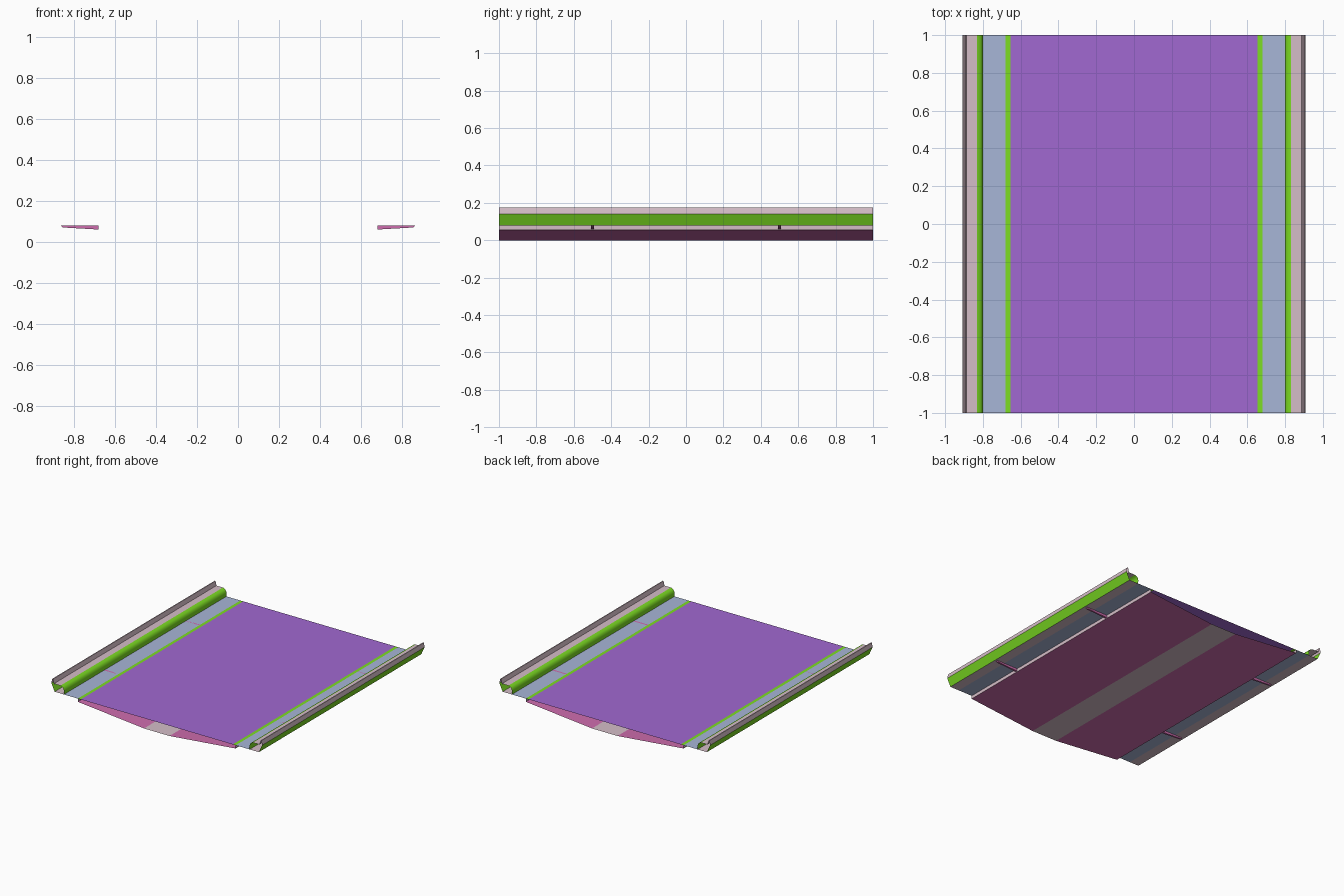
import bpy, bmesh

if "Cube" in bpy.data.objects:
    bpy.data.objects.remove(bpy.data.objects["Cube"])

# materials
def material(name, r, g, b):
    m = bpy.data.materials.new(name)
    m.diffuse_color = ((r / 255) ** 2.2, (g / 255) ** 2.2, (b / 255) ** 2.2, 1)
    m.use_nodes = True
    m.node_tree.nodes["Principled BSDF"].inputs["Base Color"].default_value = m.diffuse_color
    return m

purple = material("deck_purple", 160, 104, 208)
green = material("green", 124, 220, 40)
blue = material("walkway_blue", 166, 180, 214)
mauve = material("mauve", 212, 188, 198)
pink = material("pink", 204, 108, 172)

def finish(name, bm, mat, smooth=False):
    me = bpy.data.meshes.new(name)
    bm.to_mesh(me)
    bm.free()
    me.materials.append(mat)
    ob = bpy.data.objects.new(name, me)
    bpy.context.collection.objects.link(ob)
    for p in me.polygons:
        p.use_smooth = smooth
    return ob

# open sheet: an (x, z) profile swept along the full length
def sheet(name, profile, mat, smooth=False):
    bm = bmesh.new()
    rows = [[bm.verts.new((x, y, z)) for x, z in profile] for y in (-1, 1)]
    for i in range(len(profile) - 1):
        bm.faces.new((rows[0][i], rows[0][i + 1], rows[1][i + 1], rows[1][i]))
    return finish(name, bm, mat, smooth)

def solid(name, profile, y, thick, mat):
    bm = bmesh.new()
    f = bm.faces.new([bm.verts.new((x, y - thick / 2, z)) for x, z in profile])
    ext = bmesh.ops.extrude_face_region(bm, geom=[f])["geom"]
    bmesh.ops.translate(bm, vec=(0, thick, 0),
                        verts=[v for v in ext if isinstance(v, bmesh.types.BMVert)])
    bmesh.ops.recalc_face_normals(bm, faces=bm.faces)
    return finish(name, bm, mat)

Z = 0.08  # road level

# road surface and the flat middle of the box girder
sheet("road_deck", [(-0.655, Z), (0.655, Z)], purple)
sheet("girder_bottom", [(0.11, 0), (-0.11, 0)], mauve)

for side, s in (("left", -1), ("right", 1)):
    def strip(part, pts, mat, smooth=False):
        pts = [(s * x, z) for x, z in pts]
        return sheet(side + "_" + part, pts if s > 0 else pts[::-1], mat, smooth)

    # deck edge line and walkway
    strip("edge_line", [(0.655, Z), (0.68, Z)], green)
    strip("walkway", [(0.68, Z), (0.80, Z)], blue)
    # girder underside and web
    strip("girder_slope", [(0.68, 0.055), (0.11, 0)], pink)
    strip("girder_web", [(0.68, Z), (0.68, 0.055)], mauve)
    # parapet: rounded inner face, top with raised outer lip, outer face, underside
    strip("parapet_inner", [(0.80, Z), (0.799, 0.108), (0.804, 0.124),
                            (0.814, 0.135), (0.83, 0.141)], green, True)
    strip("parapet_cap", [(0.83, 0.141), (0.886, 0.141), (0.894, 0.175),
                          (0.901, 0.175), (0.908, 0.141)], mauve)
    strip("parapet_outer", [(0.908, 0.141), (0.88, Z)], green)
    strip("parapet_base", [(0.88, Z), (0.80, Z)], mauve)

    # tapered brackets under the overhang
    for n, y in (("front", -0.5), ("back", 0.5)):
        prof = [(s * x, z) for x, z in
                [(0.68, Z), (0.865, Z), (0.853, 0.07), (0.68, 0.06)]]
        solid(f"{side}_{n}_bracket", prof, y, 0.014, pink)
